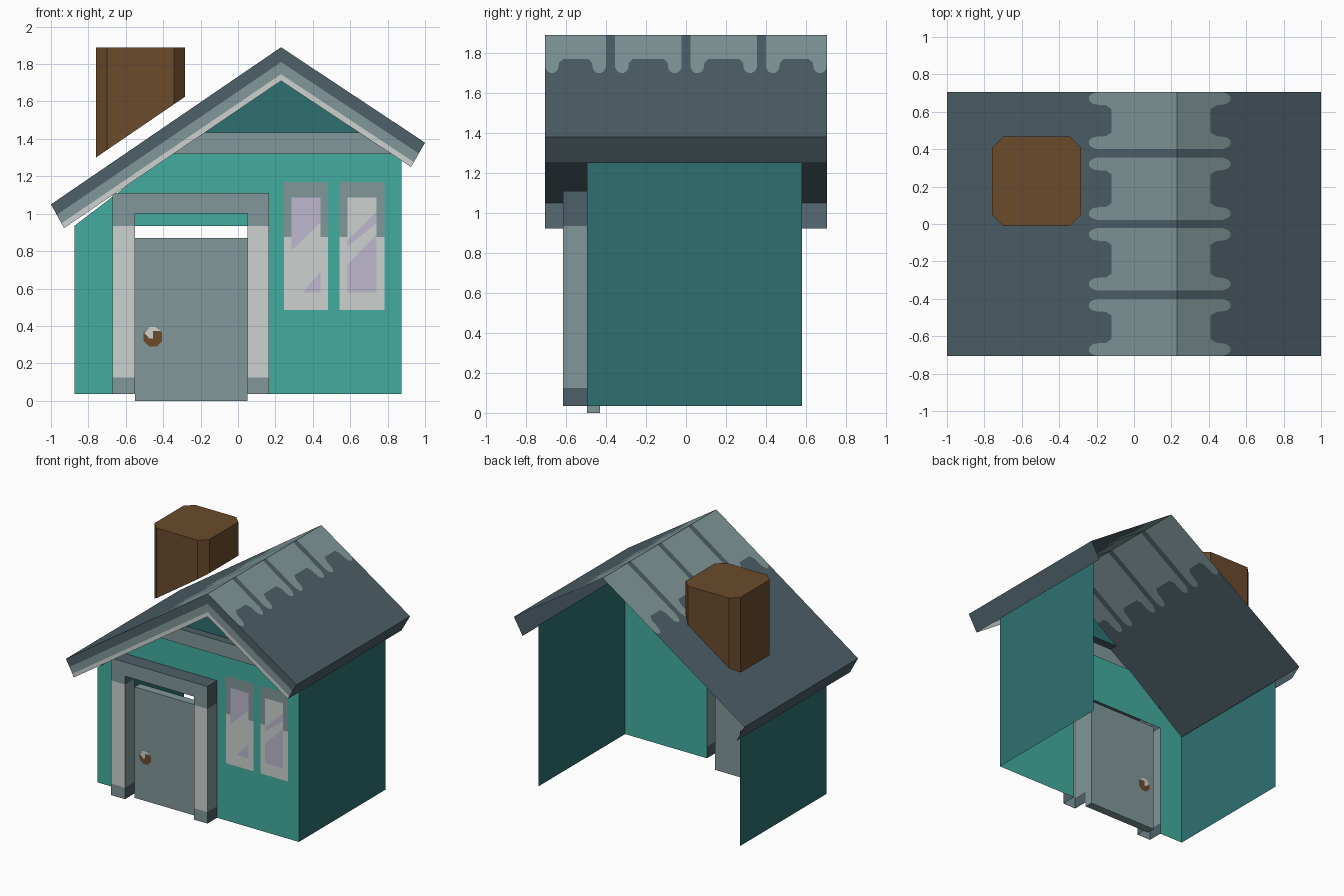
import bpy, math
from mathutils import Vector

if "Cube" in bpy.data.objects:
    bpy.data.objects.remove(bpy.data.objects["Cube"])


def material(name, hexcol):
    lin = []
    for i in (0, 2, 4):
        c = min(1, int(hexcol[i:i + 2], 16) / 255 * 1.04)
        lin.append(c / 12.92 if c < 0.04045 else ((c + 0.055) / 1.055) ** 2.4)
    m = bpy.data.materials.new(name)
    m.diffuse_color = (*lin, 1)
    m.use_nodes = True
    m.node_tree.nodes["Principled BSDF"].inputs["Base Color"].default_value = m.diffuse_color
    return m


MATS = {
    "teal": material("wall teal", "41a699"),
    "deep": material("deep teal", "2c6c6c"),
    "dark": material("slate grey", "4b5c64"),
    "mid": material("mid grey", "7c9294"),
    "light": material("pale grey", "c4c9c8"),
    "glass": material("lavender glass", "b6b1c6"),
    "brown": material("brown", "67482a"),
}


def sheet(name, faces):
    """Mesh from (points, colour, outward direction) faces."""
    verts, polys, cols = [], [], []
    used = list(dict.fromkeys(f[1] for f in faces))
    for pts, col, out in faces:
        pts = [Vector(p) for p in pts]
        n = Vector()
        for a, b in zip(pts, pts[1:] + pts[:1]):
            n += a.cross(b)
        if n.dot(Vector(out)) < 0:
            pts.reverse()
        polys.append(list(range(len(verts), len(verts) + len(pts))))
        verts += pts
        cols.append(used.index(col))
    me = bpy.data.meshes.new(name)
    me.from_pydata(verts, [], polys)
    for u in used:
        me.materials.append(MATS[u])
    me.polygons.foreach_set("material_index", cols)
    ob = bpy.data.objects.new(name, me)
    bpy.context.collection.objects.link(ob)
    return ob


FRONT, BACK, UP, DOWN = (0, -1, 0), (0, 1, 0), (0, 0, 1), (0, 0, -1)


def facing(pts, y, col, out=FRONT):
    """Flat face in the xz plane."""
    return ([(x, y, z) for x, z in pts], col, out)


def rect(x0, x1, z0, z1):
    return [(x0, z0), (x1, z0), (x1, z1), (x0, z1)]


def level(x0, x1, y0, y1, z, col, out):
    return ([(x0, y0, z), (x1, y0, z), (x1, y1, z), (x0, y1, z)], col, out)


def side(x, y0, y1, z0, z1, col, s):
    return ([(x, y0, z0), (x, y1, z0), (x, y1, z1), (x, y0, z1)], col, (s, 0, 0))


# Walls: open back, front wall with a doorway
WX, YF, YB, Z0 = 0.875, -0.495, 0.58, 0.035
DL, DR, DT = -0.67, 0.165, 0.935
sheet("front_wall", [
    facing(rect(-WX, DL, Z0, DT), YF, "teal"),
    facing(rect(DR, WX, Z0, DT), YF, "teal"),
    facing([(-WX, DT), (WX, DT), (WX, 1.30), (0.85, 1.32), (-0.37, 1.32)], YF, "teal"),
])
sheet("left_wall", [side(-WX, YF, YB, Z0, DT, "deep", -1)])
sheet("right_wall", [side(WX, YF, YB, Z0, 1.30, "deep", 1)])

# Gable panel and the beam under it
sheet("gable_panel", [facing([(-0.2, 1.435), (0.66, 1.435), (0.23, 1.74)], -0.44, "deep")])
sheet("gable_beam", [
    facing([(-0.37, 1.32), (0.85, 1.32), (0.67, 1.435), (-0.2, 1.435)], -0.505, "mid"),
    level(-0.2, 0.67, -0.505, -0.44, 1.435, "dark", UP),
    level(-0.37, 0.85, -0.505, YF, 1.32, "dark", DOWN),
])

# Roof: two slopes with painted ridge tiles, eave caps and banded front trim
RX, RZ, RY = 0.23, 1.89, 0.705
TILES = [(-0.705, -0.40), (-0.355, -0.022), (0.022, 0.355), (0.40, 0.705)]


def roof_slope(name, ex, ez, cap, lobe, dip):
    s = 1 if ex > RX else -1
    run = abs(ex - RX)

    def at(d, y):
        return (RX + s * d, y, RZ + (ez - RZ) * d / run)

    half = [(0, lobe - .04), (.012, lobe - .01), (.025, lobe), (.045, lobe),
            (.06, lobe - .015), (.067, lobe - .04), (.07, dip + .03), (.09, dip)]
    faces, prev = [], None
    up = (s * 0.5, 0, 1)
    for y0, y1 in TILES:
        if prev is not None:  # dark gap between tiles
            faces.append(([at(0, prev), at(0, y0), at(run, y0), at(run, prev)], "dark", up))
        line = [(y0 + t, d) for t, d in half] + [(y1 - t, d) for t, d in reversed(half)]
        for (ya, da), (yb, db) in zip(line, line[1:]):
            faces.append(([at(0, ya), at(0, yb), at(db, yb), at(da, ya)], "mid", up))
            faces.append(([at(da, ya), at(db, yb), at(run, yb), at(run, ya)], "dark", up))
        prev = y1
    cx, cz = ex + cap[0], ez + cap[1]
    faces.append(([(ex, -RY, ez), (ex, RY, ez), (cx, RY, cz), (cx, -RY, cz)],
                  "dark", (s, 0, -0.5)))
    # front trim bands
    for a, b, col in [(0, .44, "dark"), (.44, .8, "mid"), (.8, 1, "light")]:
        faces.append(facing([(RX, RZ - .18 * a), (RX, RZ - .18 * b),
                             (ex + cap[0] * b, ez + cap[1] * b),
                             (ex + cap[0] * a, ez + cap[1] * a)], -RY, col))
    sheet(name, faces)


roof_slope("roof_left", -1.0, 1.05, (0.07, -0.127), 0.47, 0.35)
roof_slope("roof_right", 1.0, 1.38, (-0.075, -0.13), 0.285, 0.18)

# Chimney: chamfered block, bottom cut parallel to the roof
x0, x1, y0, y1, c = -0.76, -0.283, -0.01, 0.468, 0.06
ring = [(x0 + c, y0), (x1 - c, y0), (x1, y0 + c), (x1, y1 - c),
        (x1 - c, y1), (x0 + c, y1), (x0, y1 - c), (x0, y0 + c)]
mx, my = (x0 + x1) / 2, (y0 + y1) / 2
low = lambda p: (p[0], p[1], 1.30 + 0.683 * (p[0] - x0))
top = lambda p: (p[0], p[1], 1.89)
faces = [([top(p) for p in ring], "brown", UP)]
for a, b in zip(ring, ring[1:] + ring[:1]):
    faces.append(([low(a), low(b), top(b), top(a)], "brown",
                  (a[0] + b[0] - 2 * mx, a[1] + b[1] - 2 * my, 0)))
sheet("chimney", faces)

# Door frame: hollow posts in three bands, plus lintel
FY, IL, IR = -0.615, -0.55, 0.05
for name, outer, inner, s in [("left_post", DL, IL, -1), ("right_post", DR, IR, 1)]:
    faces = []
    for a, b, fc, sc in [(Z0, .125, "mid", "dark"), (.125, DT, "light", "mid"),
                         (DT, 1.11, "mid", "dark")]:
        faces.append(facing(rect(min(outer, inner), max(outer, inner), a, b), FY, fc))
        faces.append(side(outer, FY, YF, a, b, sc, s))
        faces.append(side(inner, FY, YF, a, min(b, 1.0), sc, -s))
    sheet(name, faces)
sheet("lintel", [
    facing(rect(IL, IR, 1.0, 1.11), FY, "mid"),
    level(DL, DR, FY, YF, 1.11, "dark", UP),
    level(IL, IR, FY, YF, 1.0, "dark", DOWN),
])

# Door slab
D0, D1, DZ = -0.495, -0.43, 0.87
sheet("door", [
    facing(rect(IL, IR, 0, DZ), D0, "mid"),
    facing(rect(IL, IR, 0, DZ), D1, "mid", BACK),
    side(IL, D0, D1, 0, DZ, "mid", -1),
    side(IR, D0, D1, 0, DZ, "mid", 1),
    level(IL, IR, D0, D1, DZ, "mid", UP),
    level(IL, IR, D0, D1, 0, "mid", DOWN),
])

# Door knob discs with a pale glint, on both faces
kx, kz = -0.455, 0.342
disc = [(kx + .054 * math.cos(math.radians(22.5 + 45 * i)),
         kz + .056 * math.sin(math.radians(22.5 + 45 * i))) for i in range(8)]
glint = [(kx - .045, kz + .02), (kx - .02, kz - .008), (kx, kz - .008),
         (kx, kz + .03), (kx + .042, kz + .03), (kx + .02, kz + .051), (kx - .02, kz + .051)]
for name, y, out in [("front_knob", D0, -1), ("back_knob", D1, 1)]:
    sheet(name, [facing(disc, y + out * .004, "brown", (0, out, 0)),
                 facing(glint, y + out * .007, "light", (0, out, 0))])

# Windows: two-tone frame plate, pale pane, lavender reflections
PANES = {
    "left_window": (0.245, 0.482, [
        [(.287, 1.087), (.441, 1.087), (.441, .95), (.287, .805)],
        [(.345, .578), (.441, .578), (.441, .69)]]),
    "right_window": (0.543, 0.782, [
        [(.586, .86), (.741, 1.01), (.741, .95), (.586, .825)],
        [(.586, .73), (.741, .89), (.741, .578), (.586, .578)]]),
}
for name, (a, b, shapes) in PANES.items():
    faces = [facing(rect(a, b, .485, .875), YF - .002, "light"),
             facing(rect(a, b, .875, 1.17), YF - .002, "mid"),
             facing(rect(a + .042, b - .041, .578, 1.087), YF - .004, "light")]
    faces += [facing(p, YF - .006, "glass") for p in shapes]
    sheet(name, faces)
